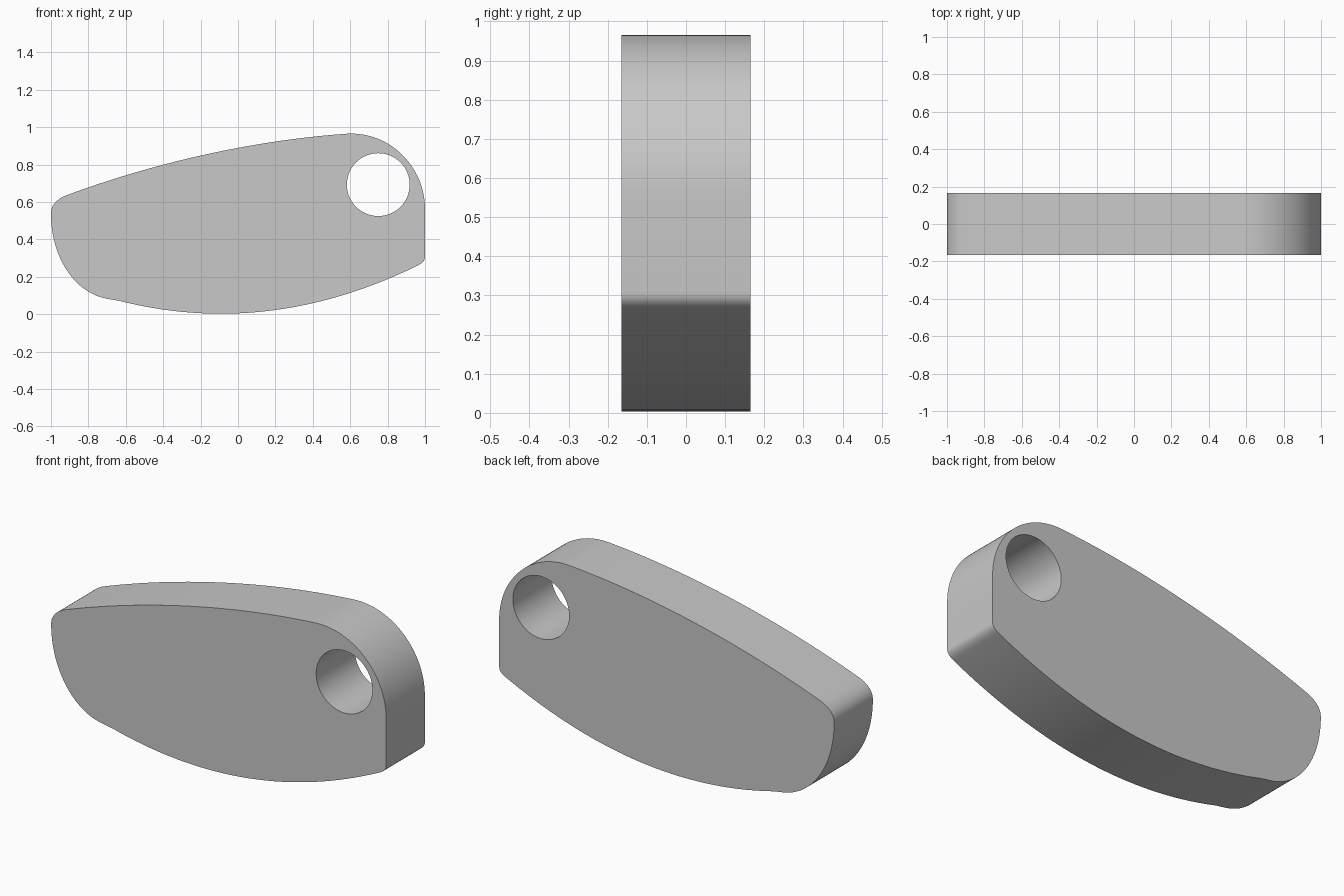
import bpy
import bmesh
import math
from mathutils import Vector
from mathutils.geometry import interpolate_bezier

cube = bpy.data.objects.get("Cube")
if cube:
    bpy.data.objects.remove(cube, do_unlink=True)

HALF = 0.165

grey = bpy.data.materials.new("light_grey")
grey.use_nodes = True
colour = (0.58, 0.58, 0.58, 1)
grey.diffuse_color = colour
grey.node_tree.nodes["Principled BSDF"].inputs["Base Color"].default_value = colour

# Side profile: (end point, handle out of previous, handle into end, steps)
start = (-1, 0.54)
segments = [
    ((-0.92, 0.635), (-1, 0.585), (-0.965, 0.617), 10),      # upper tip corner
    ((0.58, 0.965), (-0.45, 0.81), (0.08, 0.93), 40),        # long top arc
    ((1, 0.56), (0.81, 0.98), (1, 0.79), 32),                # rounded shoulder
    ((1, 0.31), (1, 0.48), (1, 0.39), 1),                    # flat end
    ((0.96, 0.26), (1, 0.285), (0.985, 0.272), 10),          # lower corner
    ((-0.62, 0.068), (0.433, 0.003), (-0.093, -0.062), 40),  # bottom arc
    ((-0.70, 0.083), (-0.65, 0.076), (-0.67, 0.077), 6),     # blend
    (start, (-0.87, 0.113), (-1, 0.30), 32),                 # lower tip
]
outline = []
prev = start
for end, out, into, steps in segments:
    pts = interpolate_bezier(*(Vector(p) for p in (prev, out, into, end)), steps + 1)
    outline += pts[:-1]
    prev = end


def extruded(name, points, half):
    """Extrude a closed x-z profile along y."""
    bm = bmesh.new()
    face = bm.faces.new([bm.verts.new((p[0], -half, p[1])) for p in points])
    new = bmesh.ops.extrude_face_region(bm, geom=[face])["geom"]
    verts = [v for v in new if isinstance(v, bmesh.types.BMVert)]
    bmesh.ops.translate(bm, verts=verts, vec=(0, 2 * half, 0))
    bmesh.ops.recalc_face_normals(bm, faces=bm.faces)
    mesh = bpy.data.meshes.new(name)
    bm.to_mesh(mesh)
    bm.free()
    mesh.materials.append(grey)
    obj = bpy.data.objects.new(name, mesh)
    bpy.context.collection.objects.link(obj)
    return obj


# Plate body and round through-hole
body = extruded("plate_body", outline, HALF)
turns = [math.tau * i / 64 for i in range(64)]
circle = [(0.75 + 0.168 * math.cos(a), 0.693 + 0.168 * math.sin(a)) for a in turns]
cutter = extruded("hole_cutter", circle, HALF * 2)

cut = body.modifiers.new("hole", 'BOOLEAN')
cut.operation = 'DIFFERENCE'
cut.solver = 'EXACT'
cut.object = cutter
bpy.ops.object.select_all(action='DESELECT')
body.select_set(True)
bpy.context.view_layer.objects.active = body
bpy.ops.object.modifier_apply(modifier=cut.name)
bpy.data.objects.remove(cutter, do_unlink=True)

bpy.ops.object.shade_smooth_by_angle(angle=math.radians(35))
